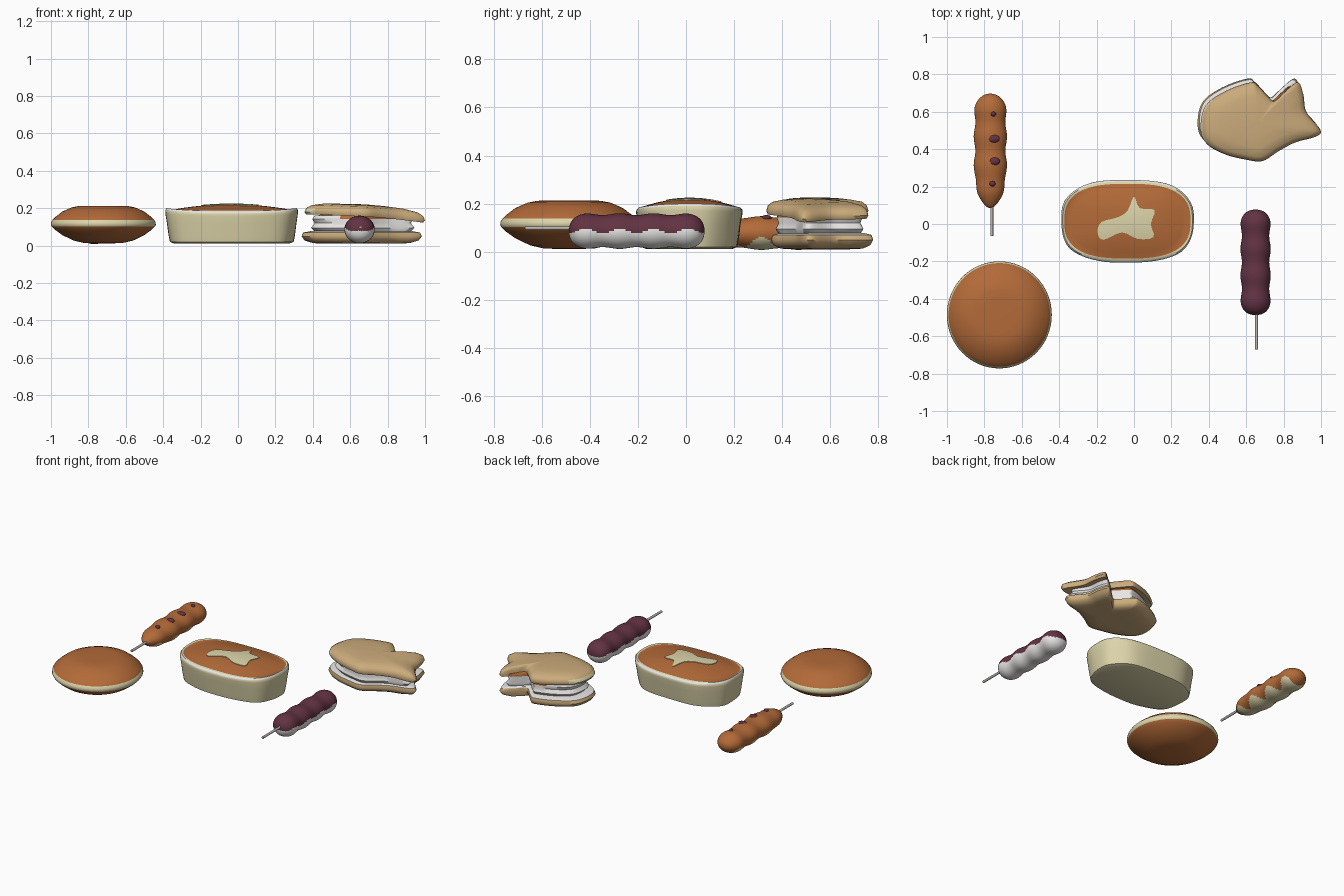
import bpy, bmesh, math
from mathutils import Vector

if "Cube" in bpy.data.objects:
    bpy.data.objects.remove(bpy.data.objects["Cube"])

TAU = 2 * math.pi


def material(name, rgb):
    m = bpy.data.materials.new(name)
    m.diffuse_color = (*rgb, 1)
    m.use_nodes = True
    m.node_tree.nodes["Principled BSDF"].inputs["Base Color"].default_value = m.diffuse_color
    return m


BROWN = material("baked brown", (0.45, 0.145, 0.04))
CREAM = material("cream sponge", (0.72, 0.66, 0.40))
TAN = material("tan waffle", (0.60, 0.41, 0.20))
WHITE = material("white filling", (0.82, 0.81, 0.79))
PLUM = material("bean plum", (0.125, 0.033, 0.055))
STICK = material("grey stick", (0.50, 0.47, 0.44))


def loft(name, rings, mats, rule=lambda i, c, n: 0):
    """Skin closed rings, cap both ends, colour faces by rule(ring, centre, normal)."""
    bm = bmesh.new()
    rows = [[bm.verts.new(p) for p in r] for r in rings]
    layer = bm.faces.layers.int.new("row")
    for i, (lo, hi) in enumerate(zip(rows, rows[1:])):
        for j in range(len(lo)):
            k = (j + 1) % len(lo)
            bm.faces.new((lo[j], lo[k], hi[k], hi[j]))[layer] = i
    bm.faces.new(rows[0][::-1])[layer] = 0
    bm.faces.new(rows[-1])[layer] = len(rows) - 2
    bmesh.ops.recalc_face_normals(bm, faces=bm.faces[:])
    bm.normal_update()
    for f in bm.faces:
        f.material_index = rule(f[layer], f.calc_center_median(), f.normal)
    bm.faces.layers.int.remove(layer)
    return finish(name, bm, mats)


def finish(name, bm, mats):
    me = bpy.data.meshes.new(name)
    bm.to_mesh(me)
    bm.free()
    for m in mats:
        me.materials.append(m)
    ob = bpy.data.objects.new(name, me)
    bpy.context.collection.objects.link(ob)
    bpy.ops.object.select_all(action='DESELECT')
    ob.select_set(True)
    bpy.context.view_layer.objects.active = ob
    bpy.ops.object.shade_smooth_by_angle(angle=math.radians(50))
    return ob


def smooth_loop(pts, steps=5):
    """Closed Catmull-Rom curve through the points."""
    out, n = [], len(pts)
    for i in range(n):
        a, b, c, d = (Vector(pts[(i + k) % n]) for k in (-1, 0, 1, 2))
        for s in range(steps):
            t = s / steps
            out.append(0.5 * (2 * b + (c - a) * t + (2 * a - 5 * b + 4 * c - d) * t ** 2
                              + (3 * b - a - 3 * c + d) * t ** 3))
    return out


# --- round pancake sandwich: lathed profile with a pale seam
profile = [(.02, .012), (.10, .013), (.16, .027), (.22, .056), (.26, .085), (.277, .102),
           (.282, .112), (.281, .124), (.273, .138), (.255, .155), (.22, .182),
           (.17, .204), (.13, .212), (.08, .213), (.02, .213)]
pancake = [[(-.72 + r * .995 * math.cos(TAU * j / 64), -.486 + r * 1.015 * math.sin(TAU * j / 64), z)
            for j in range(64)] for r, z in profile]
loft("pancake_sandwich", pancake, [BROWN, CREAM], lambda i, c, n: 1 if .102 < c.z < .138 else 0)


# --- oval sponge cake: soft-cornered wall, pale rim, domed brown top
LX, LY, N = -.035, .015, 2.7
TA, TB, TZ, TH = .327, .188, .190, .031


def oval(a, b, z, wave=0.0, lift=0.0):
    pts = []
    for j in range(80):
        t = TAU * j / 80
        c, s = math.cos(t), math.sin(t)
        k = 1 + wave * math.sin(7 * t + .6)
        pts.append((LX + k * a * math.copysign(abs(c) ** (2 / N), c),
                    LY + k * b * math.copysign(abs(s) ** (2 / N), s), z + lift * math.cos(2 * t)))
    return pts


def dome(x, y):
    q = (abs((x - LX) / TA) ** N + abs((y - LY) / TB) ** N) ** (2 / N)
    return TZ + TH * (1 - q)


wall = [(.31, .18, .012, .010, 0), (.33, .20, .02, .012, 0), (.338, .207, .06, .010, 0),
        (.346, .214, .12, .008, 0), (.354, .221, .165, .006, .006), (.354, .221, .182, .004, .009),
        (.347, .212, .192, .002, .008), (.337, .20, .191, 0, .004)]
cake = [oval(*w) for w in wall]
for s in (1, .9, .75, .6, .45, .3, .15, .03):
    cake.append(oval(TA * s, TB * s, TZ + TH * (1 - s * s)))
loft("oval_cake", cake, [CREAM, BROWN, WHITE], lambda i, c, n: 1 if i >= 7 else 2 if i == 5 else 0)

# pale torn patch on top of the cake
patch = smooth_loop([(0, .147), (.03, .085), (.11, .075), (.09, 0), (.105, -.07), (.02, -.08),
                     (-.065, -.045), (-.165, -.085), (-.195, -.045), (-.175, .01),
                     (-.09, .035), (-.035, .07)], 3)
mid = Vector((-.01, 0))
rings = []
for s, up in ((1, -.003), (1, .004), (.8, .004), (.6, .004), (.4, .004), (.2, .004), (.03, .004)):
    flat = [mid + (p - mid) * s for p in patch]
    rings.append([(p.x, p.y, dome(p.x, p.y) + up) for p in flat])
loft("cake_patch", rings, [CREAM])


# --- fish-shaped waffle: two shells around a filling
fish = smooth_loop([(.352, .505), (.377, .63), (.484, .71), (.618, .757), (.66, .738), (.725, .67),
                    (.75, .66), (.805, .71), (.872, .758), (.902, .69), (.917, .60), (.992, .505),
                    (.97, .468), (.858, .436), (.767, .388), (.682, .336), (.59, .345),
                    (.484, .372), (.388, .425)])
FC = Vector((.66, .54))


def tilt(x):
    return .008 * max(0, min(1, (.6 - x) / .15)) - .035 * max(0, (x - .62) / .37) ** 1.5


def fish_rings(layers, off=(0, 0), bend=0.0):
    out = []
    for s, z in layers:
        ps = [FC + (p - FC) * s for p in fish]
        out.append([(p.x + off[0], p.y + off[1], z + bend * tilt(p.x)) for p in ps])
    return out


loft("lower_waffle_shell",
     fish_rings([(.1, .010), (.5, .010), (.8, .013), (.95, .028), (1, .05), (.97, .070),
                 (.85, .077), (.4, .08)], (-.012, .02)),
     [TAN, WHITE], lambda i, c, n: 1 if i >= 5 else 0)
loft("waffle_filling",
     fish_rings([(.5, .065), (.8, .075), (.86, .095), (.80, .12), (.84, .142), (.8, .16), (.5, .17)],
                (-.004, .01)),
     [WHITE, BROWN], lambda i, c, n: 1 if c.z > .132 and c.x > .55 else 0)
loft("upper_waffle_shell",
     fish_rings([(.4, .163), (.85, .158), (.97, .157), (1, .172), (.97, .193), (.88, .208),
                 (.65, .218), (.35, .221), (.1, .222)], (.004, 0), 1),
     [TAN, CREAM], lambda i, c, n: 1 if i < 4 and c.x < .42 else 0)


# --- skewers: four merged dumplings along y on a stick
def skewer(name, x, y0, y1, zc, rx, rz, power, taper, mats, rule, stick):
    rings, n, m = [], 72, 56
    for i in range(n + 1):
        t = .5 - .5 * math.cos(math.pi * (.015 + .97 * i / n))
        r = math.sqrt(1 - abs(2 * t - 1) ** power) * (.95 - .05 * math.cos(4 * TAU * t))
        r *= 1 - taper * max(0, 1 - t / .3) ** 1.5
        rings.append([(x + rx * r * math.cos(TAU * j / m), y0 + (y1 - y0) * t,
                       zc + rz * r * math.sin(TAU * j / m)) for j in range(m)])
    # scallop runs 0 between dumplings to 1 at each dumpling's middle
    loft(name + "_dumplings", rings, mats,
         lambda i, c, n: rule(c, .5 - .5 * math.cos(4 * TAU * (c.y - y0) / (y1 - y0))))
    sx, sy, sz = stick
    loft(name + "_stick", [[(sx + .008 * math.cos(TAU * j / 12), y, sz + .008 * math.sin(TAU * j / 12))
                            for j in range(12)] for y in (sy, y0 + .05)], [STICK])


skewer("bean_skewer", .65, -.487, .077, .086, .081, .074, 12, 0, [PLUM, WHITE],
       lambda c, s: 1 if c.z < .078 + .018 * s else 0, (.655, -.67, .098))
skewer("glazed_skewer", -.768, .085, .697, .078, .089, .070, 8, .45, [BROWN, CREAM],
       lambda c, s: 1 if c.z < .02 + .045 * s and .14 < c.y < .65 else 0, (-.76, -.065, .08))

# plum dots along the glazed skewer
for k, (x, y, rx, ry) in enumerate([(-.752, .588, .014, .013), (-.75, .456, .032, .021),
                                    (-.745, .335, .028, .021), (-.757, .215, .016, .014)]):
    bm = bmesh.new()
    bmesh.ops.create_uvsphere(bm, u_segments=20, v_segments=10, radius=1)
    bmesh.ops.scale(bm, vec=(rx, ry, .012), verts=bm.verts)
    bmesh.ops.translate(bm, vec=(x, y, .138 if k == 3 else .141), verts=bm.verts)
    finish("glaze_dot_%d" % (k + 1), bm, [PLUM])
